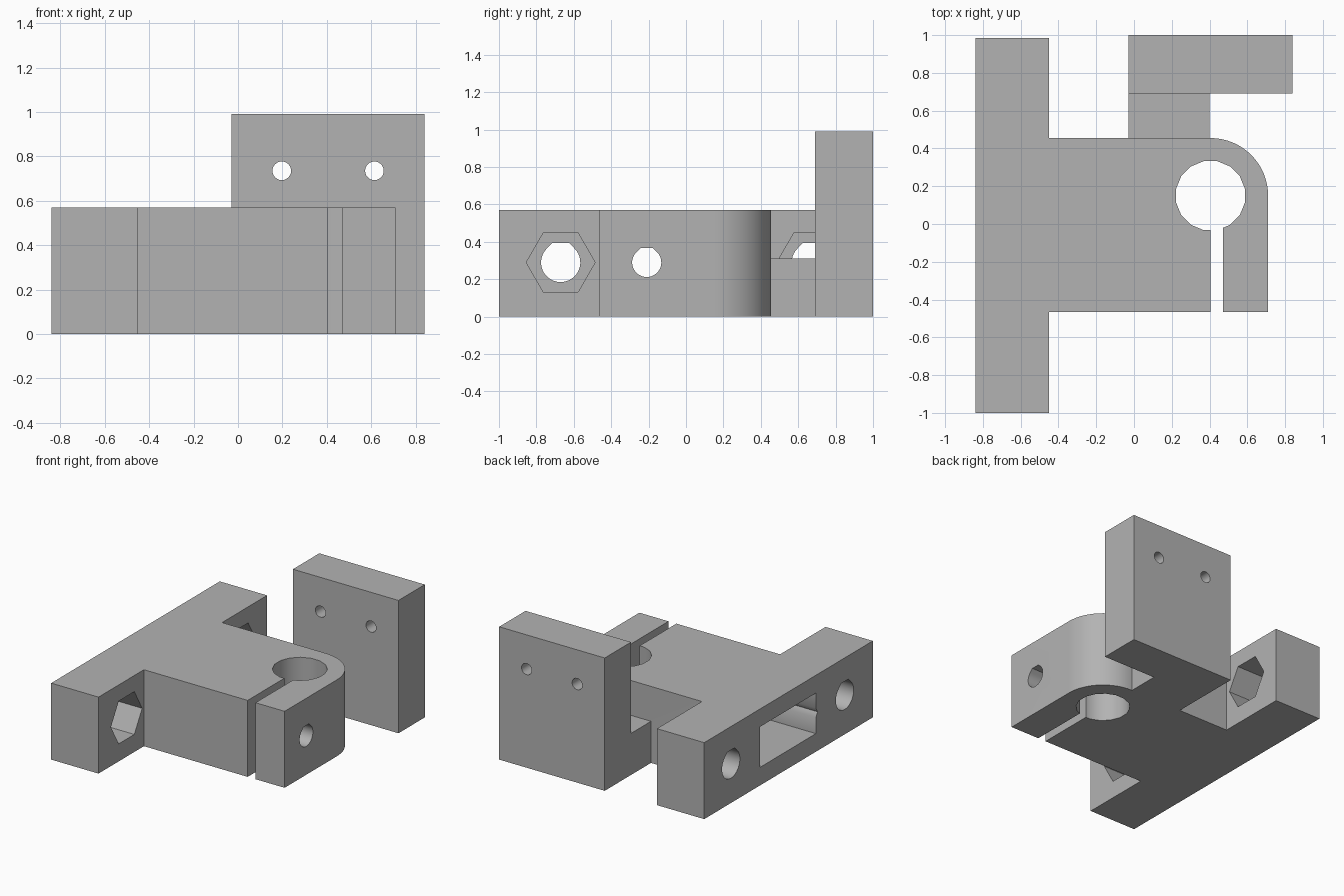
import bpy, bmesh
from math import pi, sin, cos, radians
from mathutils import Vector

if "Cube" in bpy.data.objects:
    bpy.data.objects.remove(bpy.data.objects["Cube"], do_unlink=True)

grey = bpy.data.materials.new("mid_grey")
grey.use_nodes = True
grey.diffuse_color = (0.45, 0.45, 0.45, 1)
grey.node_tree.nodes["Principled BSDF"].inputs["Base Color"].default_value = grey.diffuse_color


def prism(name, points, axis, start, end):
    """Extrude a 2D outline along an axis; x takes (y, z), y takes (x, z), z takes (x, y)."""
    place = {"x": lambda a, b: (start, a, b),
             "y": lambda a, b: (a, start, b),
             "z": lambda a, b: (a, b, start)}[axis]
    step = Vector([(end - start) * (axis == k) for k in "xyz"])
    bm = bmesh.new()
    face = bm.faces.new([bm.verts.new(place(*p)) for p in points])
    moved = bmesh.ops.extrude_face_region(bm, geom=[face])["geom"]
    bmesh.ops.translate(bm, vec=step, verts=[v for v in moved if isinstance(v, bmesh.types.BMVert)])
    bmesh.ops.recalc_face_normals(bm, faces=bm.faces)
    mesh = bpy.data.meshes.new(name)
    bm.to_mesh(mesh)
    bm.free()
    mesh.materials.append(grey)
    obj = bpy.data.objects.new(name, mesh)
    bpy.context.collection.objects.link(obj)
    return obj


def rect(a0, a1, b0, b1):
    return [(a0, b0), (a1, b0), (a1, b1), (a0, b1)]


def ring(a, b, r, sides, turn=0.0):
    return [(a + r * cos(turn + 2 * pi * i / sides),
             b + r * sin(turn + 2 * pi * i / sides)) for i in range(sides)]


def teardrop(a, b, r):
    """Round hole with a roof sloping at 45 degrees, cut flat at the top."""
    arc = [radians(135 + 270 * i / 28) for i in range(29)]
    flat = r * (2 ** 0.5 - 1)
    return [(a + r * cos(t), b + r * sin(t)) for t in arc] + [(a + flat, b + r), (a - flat, b + r)]


def combine(target, other, operation):
    mod = target.modifiers.new(operation.lower(), "BOOLEAN")
    mod.operation = operation
    mod.solver = "EXACT"
    mod.object = other
    other.hide_render = True
    bpy.ops.object.select_all(action="DESELECT")
    bpy.context.view_layer.objects.active = target
    target.select_set(True)
    bpy.ops.object.modifier_apply(modifier=mod.name)
    bpy.data.objects.remove(other, do_unlink=True)


HEIGHT, MID = 0.57, 0.29
CX, CY, R = 0.405, 0.15, 0.305

# T-shaped clamp body with a rounded back corner
corner = [(CX + R * cos(t), CY + R * sin(t)) for t in [pi / 2 * i / 16 for i in range(17)]]
outline = [(-0.84, -1), (-0.45, -1), (-0.45, -0.465), (CX + R, -0.465)] + corner
outline += [(-0.45, 0.455), (-0.45, 0.985), (-0.84, 0.985)]
body = prism("clamp_bracket", outline, "z", 0, HEIGHT)

# Offset arm and upright mounting plate
combine(body, prism("arm", rect(-0.03, 0.40, 0.40, 0.75), "z", 0, 0.31), "UNION")
combine(body, prism("plate", rect(-0.03, 0.84, 0.69, 1.0), "z", 0, 0.99), "UNION")

# Rod bore and clamping slit
combine(body, prism("bore", ring(CX, CY, 0.186, 16, pi / 16), "z", -0.1, 0.7), "DIFFERENCE")
combine(body, prism("slit", rect(CX, 0.47, -0.6, 0.05), "z", -0.1, 0.7), "DIFFERENCE")

# Flange bolt holes with hexagonal nut pockets
for y in (-0.67, 0.67):
    combine(body, prism("bolt", teardrop(y, MID, 0.105), "x", -1, -0.4), "DIFFERENCE")
    combine(body, prism("nut", ring(y, MID, 0.184, 6), "x", -0.69, -0.4), "DIFFERENCE")

# Deep side pocket, clamp bolt and its nut channel
combine(body, prism("pocket", rect(-0.33, 0.33, 0.135, 0.437), "x", -1, 0.1), "DIFFERENCE")
combine(body, prism("clamp_nut", ring(-0.21, MID, 0.14, 6), "x", -1, 0.2), "DIFFERENCE")
combine(body, prism("clamp_bolt", teardrop(-0.21, MID, 0.078), "x", 0, 1), "DIFFERENCE")

# Small screw holes in the plate
for x in (0.197, 0.614):
    combine(body, prism("screw", ring(x, 0.735, 0.042, 24), "y", 0.6, 1.1), "DIFFERENCE")

bpy.ops.object.select_all(action="DESELECT")
body.select_set(True)
bpy.context.view_layer.objects.active = body
bpy.ops.object.shade_smooth_by_angle(angle=radians(30))
